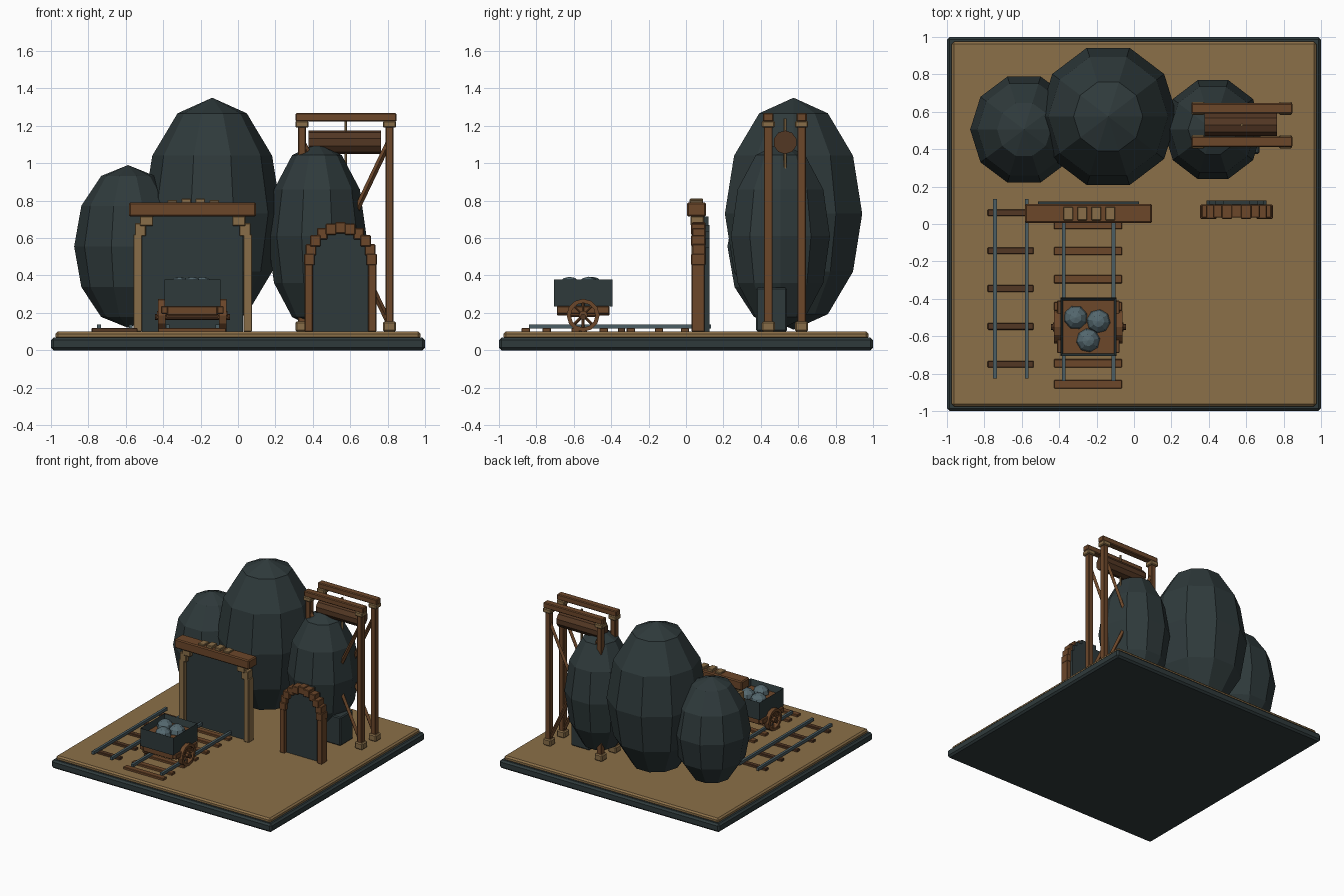
import bpy, bmesh
from math import pi, sin, cos, atan2
from mathutils import Vector, Matrix

cube = bpy.data.objects.get("Cube")
if cube:
    bpy.data.objects.remove(cube)


def material(name, rgb):
    m = bpy.data.materials.new(name)
    m.use_nodes = True
    m.diffuse_color = (*rgb, 1)
    m.node_tree.nodes["Principled BSDF"].inputs["Base Color"].default_value = (*rgb, 1)
    return m


SAND = material("sand", (.26, .16, .065))
SLATE = material("slate", (.028, .042, .044))
OAK = material("light wood", (.25, .155, .065))
BROWN = material("brown wood", (.15, .063, .023))
DARK = material("dark wood", (.085, .038, .017))
STEEL = material("steel", (.07, .11, .125))
ORE = material("ore", (.09, .14, .16))


def finish(name, bm, mat, bevel=0):
    mesh = bpy.data.meshes.new(name)
    bm.to_mesh(mesh)
    bm.free()
    ob = bpy.data.objects.new(name, mesh)
    bpy.context.collection.objects.link(ob)
    mesh.materials.append(mat)
    if bevel:
        mod = ob.modifiers.new("bevel", 'BEVEL')
        mod.width, mod.segments = bevel, 1
    return ob


def box(name, mat, x, y, z, bevel=0):
    """Box from (low, high) pairs on each axis."""
    bm = bmesh.new()
    size = [b - a for a, b in (x, y, z)]
    mid = [(a + b) / 2 for a, b in (x, y, z)]
    bmesh.ops.create_cube(bm, size=1, matrix=Matrix.Translation(mid) @ Matrix.Diagonal((*size, 1)))
    return finish(name, bm, mat, bevel)


def span(c, w):
    return (c - w / 2, c + w / 2)


def rod(name, mat, a, b, r, sides=10):
    a, b = Vector(a), Vector(b)
    rot = (b - a).to_track_quat('Z', 'Y').to_matrix().to_4x4()
    bm = bmesh.new()
    bmesh.ops.create_cone(bm, cap_ends=True, segments=sides, radius1=r, radius2=r,
                          depth=(b - a).length, matrix=Matrix.Translation((a + b) / 2) @ rot)
    return finish(name, bm, mat)


def boulder(name, mat, centre, radii, segs=10, rings=6, turn=pi / 2):
    bm = bmesh.new()
    bmesh.ops.create_uvsphere(bm, u_segments=segs, v_segments=rings, radius=1,
                              matrix=Matrix.Translation(centre) @ Matrix.Diagonal((*radii, 1))
                              @ Matrix.Rotation(turn, 4, 'Z'))
    return finish(name, bm, mat)


# Ground
box("base_slab", SLATE, (-1, 1), (-1, 1), (0, .068), .014)
box("sand_top", SAND, (-.975, .975), (-.975, .975), (.06, .1), .012)
G = .1

# Hill boulders
boulder("hill_centre", SLATE, (-.138, .575, .73), (.37, .386, .62))
boulder("hill_right_side", SLATE, (-.588, .505, .555), (.288, .298, .435))
boulder("hill_left_side", SLATE, (.422, .505, .61), (.265, .278, .5))

# Large timber portal
PX = -.242
box("portal_fill", SLATE, span(PX, .54), (.06, .12), (G, .715))
box("portal_beam", BROWN, (-.583, .097), (.005, .108), (.715, .79), .008)
for s in (-1, 1):
    box("portal_post", OAK, span(PX + s * .294, .047), (.03, .095), (G, .62), .004)
    box("portal_bracket_low", OAK, span(PX + s * .28, .06), (.03, .095), (.61, .68), .004)
    box("portal_bracket_high", OAK, span(PX + s * .247, .07), (.025, .095), (.665, .717), .004)
for i in range(4):
    box("beam_block", OAK, span(-.352 + i * .075, .052), (.02, .092), (.78, .803 + .007 * (i in (1, 2))), .004)

# Small stepped arch
AX, AZ = .548, .485
box("arch_fill", SLATE, span(AX, .32), (.06, .125), (G, .55))
for i in range(3):
    w = (.29, .23, .14)[i]
    box("arch_fill_step", SLATE, span(AX, w), (.06, .125), (.5, .6 + i * .035))
for s in (-1, 1):
    box("arch_post", BROWN, span(AX + s * .17, .044), (.03, .1), (G, .48), .004)
for i in range(11):
    a = pi * i / 10
    box("arch_stone", BROWN, span(AX + .166 * cos(a), .056),
        (.028 + .006 * (i % 2), .103), span(AZ + .17 * sin(a), .06), .004)

# Hoist frame
HX, HY = (.342, .81), (.44, .618)
for y in HY:
    box("hoist_beam", BROWN, (.308, .848), span(y, .056), (1.222, 1.268), .006)
    for x in HX:
        box("hoist_post", BROWN, span(x, .042), span(y, .046), (G, 1.2), .004)
        box("hoist_foot", OAK, span(x, .07), span(y, .07), (G, .155), .008)
        box("hoist_cap", OAK, span(x, .07), span(y, .07), (1.19, 1.226), .006)
    for a, b in (HX, HX[::-1]):
        rod("hoist_brace", BROWN, (a, y, .14), (b, y, 1.12), .016, 4)
rod("hoist_drum", DARK, (.378, .53, 1.112), (.765, .53, 1.112), .063)
rod("hoist_rope", OAK, (.577, .53, .96), (.577, .53, 1.24), .008, 6)
box("hoist_bucket", SLATE, (.5, .67), (.375, .54), (G, .335), .008)


# Tracks
def track(name, rails, ends, tie_x, ties, tie_w, wood, r):
    for y in ties:
        box(name + "_tie", wood, tie_x, span(y, tie_w), (G - .005, .118), .003)
    for x in rails:
        box(name + "_rail", STEEL, span(x, r), ends, (.115, .138))


track("main_track", (-.376, -.11), (-.84, .06), (-.428, -.064),
      (-.005, -.145, -.295, -.44, -.59, -.745, -.857), .044, BROWN, .02)
track("side_track", (-.743, -.574), (-.825, .134), (-.782, -.537),
      [.06 - .2025 * i for i in range(5)], .036, DARK, .02)

# Ore cart
CX, CY = -.244, -.55


def cart_tub():
    """Open tub: inset the top face and push it down."""
    bm = bmesh.new()
    bmesh.ops.create_cube(bm, size=1, matrix=Matrix.Translation((CX, CY, .306))
                          @ Matrix.Diagonal((.3, .312, .145, 1)))
    top = max(bm.faces, key=lambda f: f.calc_center_median().z)
    bmesh.ops.inset_region(bm, faces=[top], thickness=.02)
    bmesh.ops.translate(bm, verts=top.verts, vec=(0, 0, -.05))
    floor = top.index
    ob = finish("cart_tub", bm, SLATE)
    ob.data.materials.append(BROWN)
    for p in ob.data.polygons:
        p.material_index = int(p.normal.z > .9 and p.center.z < .35)


cart_tub()
box("cart_frame", BROWN, span(CX, .27), span(CY, .28), (.185, .236), .005)
rod("cart_axle", DARK, (CX - .2, CY, .178), (CX + .2, CY, .178), .016, 8)


def wheel(x):
    c = Vector((x, CY, .187))
    n = 12
    bm = bmesh.new()
    loops = []
    for i in range(n):
        d = Vector((0, cos(2 * pi * i / n), sin(2 * pi * i / n)))
        loops.append([bm.verts.new(c + d * r + Vector((o, 0, 0)))
                      for r, o in ((.088, -.02), (.088, .02), (.066, .02), (.066, -.02))])
    for i in range(n):
        a, b = loops[i], loops[(i + 1) % n]
        for j in range(4):
            k = (j + 1) % 4
            bm.faces.new((a[j], b[j], b[k], a[k]))
    bmesh.ops.recalc_face_normals(bm, faces=bm.faces)
    finish("cart_wheel_rim", bm, BROWN)
    for i in range(4):
        d = Vector((0, cos(pi * i / 4), sin(pi * i / 4))) * .07
        rod("cart_wheel_spoke", BROWN, c - d, c + d, .008, 4)
    rod("cart_wheel_hub", BROWN, c - Vector((.026, 0, 0)), c + Vector((.026, 0, 0)), .024, 8)


for s in (-1, 1):
    wheel(CX + s * .163)
    box("cart_side_beam", BROWN, span(CX + s * .15, .035), span(CY, .28), (.195, .236), .004)

for x, y in ((-.312, -.5), (-.19, -.52), (-.245, -.622)):
    boulder("ore_lump", ORE, (x, y, .335), (.064, .064, .058), 8, 6, x * 9)
